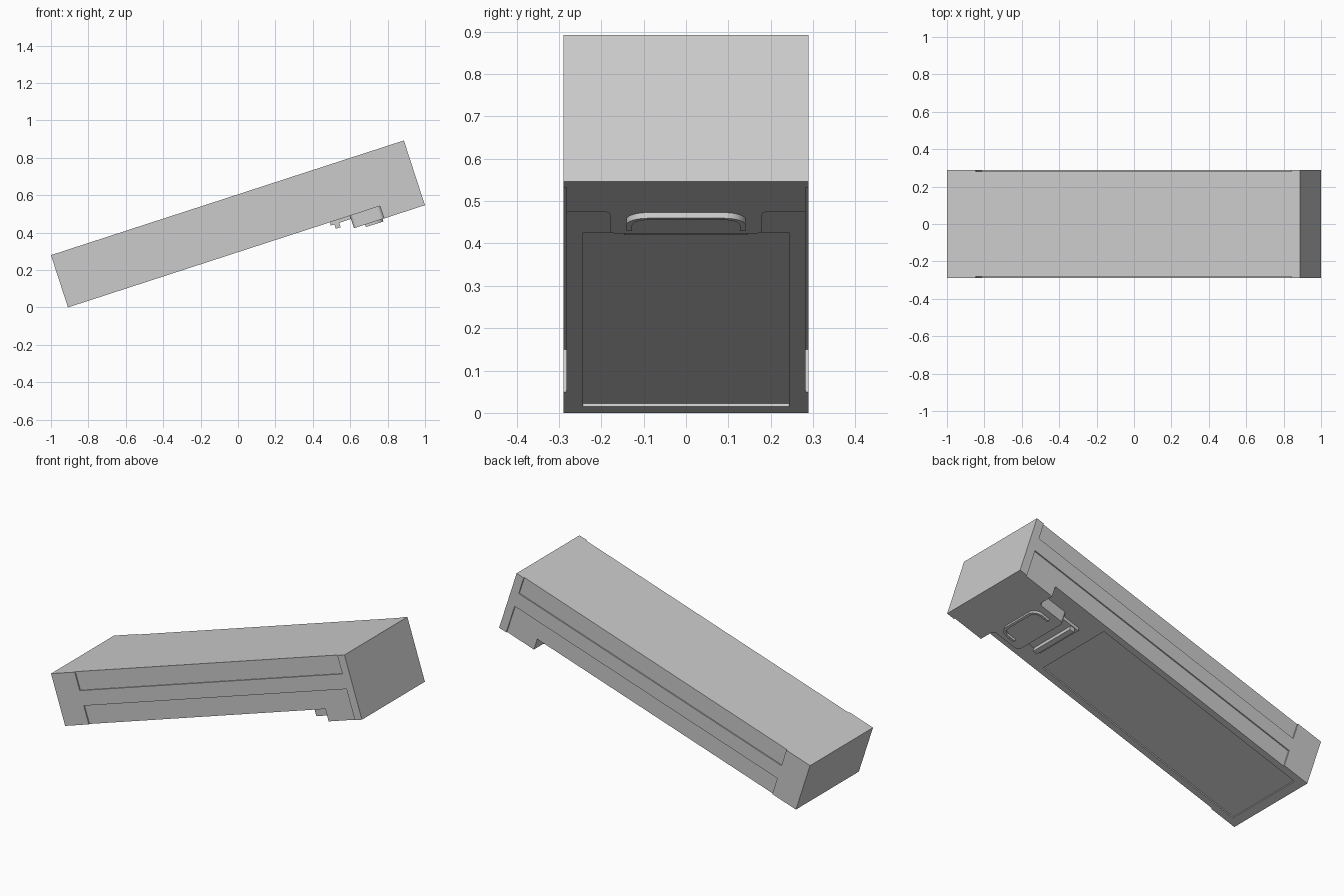
import bpy, bmesh, math

if "Cube" in bpy.data.objects:
    bpy.data.objects.remove(bpy.data.objects["Cube"])

TILT = math.radians(18)
L, H, D = 1.984, 0.294, 0.07          # body length, height, end-block drop
W, WC = 0.289, 0.282                  # half width over trims / of the core
ORIGIN = (-1 + H * math.sin(TILT), 0, 0)

grey = bpy.data.materials.new("plain_grey")
grey.diffuse_color = (0.6, 0.6, 0.6, 1)
grey.use_nodes = True
grey.node_tree.nodes["Principled BSDF"].inputs["Base Color"].default_value = grey.diffuse_color


def finish(name, bm):
    """Turn a bmesh in body coordinates into a tilted object."""
    bmesh.ops.recalc_face_normals(bm, faces=bm.faces)
    me = bpy.data.meshes.new(name)
    bm.to_mesh(me)
    bm.free()
    me.materials.append(grey)
    ob = bpy.data.objects.new(name, me)
    bpy.context.collection.objects.link(ob)
    ob.location = ORIGIN
    ob.rotation_euler = (0, -TILT, 0)
    bpy.ops.object.select_all(action='DESELECT')
    ob.select_set(True)
    bpy.context.view_layer.objects.active = ob
    bpy.ops.object.shade_smooth_by_angle(angle=math.radians(30))
    return ob


def rounded(pts, seg=8):
    """Round the right-angled corners of a polygon given as (x, y, radius)."""
    out = []
    for i, (x, y, r) in enumerate(pts):
        if r == 0:
            out.append((x, y))
            continue
        dirs = []
        for q in (pts[i - 1], pts[(i + 1) % len(pts)]):
            d = math.hypot(q[0] - x, q[1] - y)
            dirs.append(((q[0] - x) / d, (q[1] - y) / d))
        a, b = dirs
        cx, cy = x + r * (a[0] + b[0]), y + r * (a[1] + b[1])
        for k in range(seg + 1):
            t = math.pi / 2 * k / seg
            c, s = math.cos(t), math.sin(t)
            out.append((cx - r * (b[0] * c + a[0] * s), cy - r * (b[1] * c + a[1] * s)))
    return out


def prism(pts, lo, hi, side=False):
    """Extrude a plan outline along z, or a side outline along y."""
    bm = bmesh.new()
    put = (lambda p: (p[0], lo, p[1])) if side else (lambda p: (p[0], p[1], lo))
    face = bm.faces.new([bm.verts.new(put(p)) for p in pts])
    moved = bmesh.ops.extrude_face_region(bm, geom=[face], use_keep_orig=True)["geom"]
    vec = (0, hi - lo, 0) if side else (0, 0, hi - lo)
    bmesh.ops.translate(bm, vec=vec, verts=[g for g in moved if isinstance(g, bmesh.types.BMVert)])
    return bm


def rect(x0, x1, hw):
    return [(x0, -hw), (x1, -hw), (x1, hw), (x0, hw)]


def mirrored(half):
    return half + [(x, -y, r) for x, y, r in reversed(half)]


# Body core with a shallow sunken panel underneath
bm = prism(rect(0, L, WC), 0, H)
bmesh.ops.recalc_face_normals(bm, faces=bm.faces)
bottom = min(bm.faces, key=lambda f: f.calc_center_median().z)
for depth in (0, 0.0075):
    bmesh.ops.inset_region(bm, faces=[bottom], thickness=0.02 if depth == 0 else 0.0001)
    for v in bottom.verts:
        v.co = (0.05 if v.co.x < 1 else 1.38, math.copysign(0.243, v.co.y), depth)
finish("body_core", bm)

# Deeper end block with a rounded tongue
half = [(L, WC, 0), (1.754, WC, 0), (1.754, 0.18, 0.02), (1.585, 0.18, 0.02)]
finish("end_block", prism(rounded(mirrored(half)), -D, 0))

# Raised side trims: two end posts joined by a middle rail
x0, x1, z0, z1 = 0.16, L - 0.048, 0.105, 0.19
trim = [(0, 0), (x0, 0), (x0, z0), (x1, z0), (x1, -D), (L, -D),
        (L, H), (x1, H), (x1, z1), (x0, z1), (x0, H), (0, H)]
for name, s in (("front_side_trim", -1), ("back_side_trim", 1)):
    finish(name, prism(trim, s * WC, s * W, side=True))

# U-shaped ridge under the end block
half = [(1.732, 0.127, 0.038), (1.648, 0.127, 0), (1.648, 0.141, 0), (1.746, 0.141, 0.052)]
ridge = half + [(x, -y, r) for x, y, r in reversed(half)]
finish("grip_ridge", prism(rounded(ridge), -D - 0.014, -D))

# Catch plate and its bar in front of the tongue
finish("catch_plate", prism(rect(1.472, 1.59, 0.15), -0.018, 0))
finish("catch_bar", prism(rect(1.492, 1.519, 0.146), -0.043, -0.018))
